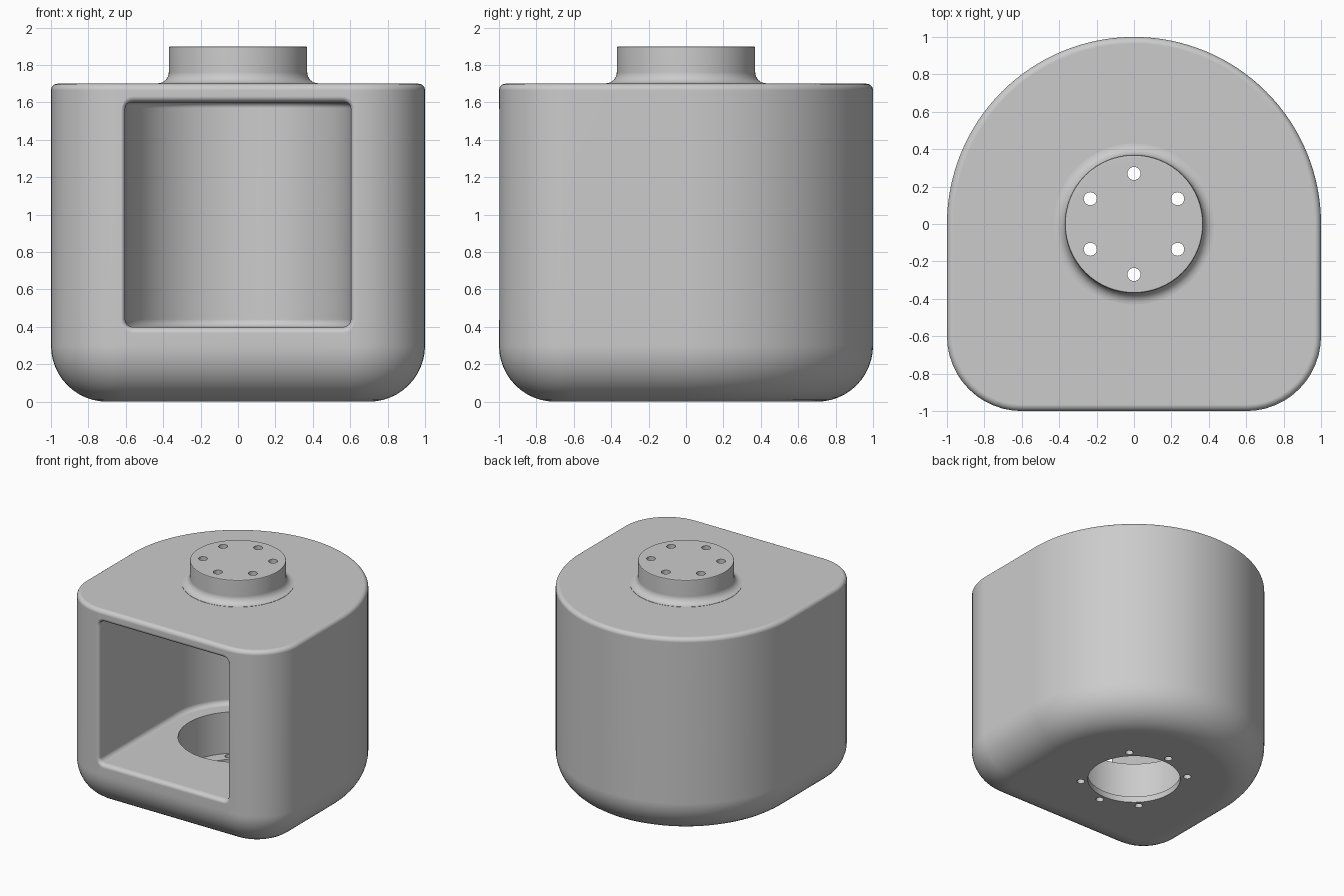
import bpy, bmesh, math
from math import sin, cos, pi, radians

if "Cube" in bpy.data.objects:
    bpy.data.objects.remove(bpy.data.objects["Cube"])

GREY = (0.6, 0.6, 0.6, 1)
mat = bpy.data.materials.new("plain grey")
mat.use_nodes = True
mat.diffuse_color = GREY
mat.node_tree.nodes["Principled BSDF"].inputs["Base Color"].default_value = GREY


def arc(cx, cy, r, a0, a1, n):
    """Points on an arc, angles in degrees."""
    steps = [radians(a0 + (a1 - a0) * i / n) for i in range(n + 1)]
    return [(cx + r * cos(a), cy + r * sin(a)) for a in steps]


def loft(name, rings):
    """Closed solid skinned through rings of equal length."""
    bm = bmesh.new()
    loops = [[bm.verts.new(p) for p in ring] for ring in rings]
    n = len(loops[0])
    for a, b in zip(loops, loops[1:]):
        for i in range(n):
            j = (i + 1) % n
            bm.faces.new((a[i], a[j], b[j], b[i]))
    bm.faces.new(loops[0][::-1])
    bm.faces.new(loops[-1])
    bmesh.ops.recalc_face_normals(bm, faces=bm.faces)
    mesh = bpy.data.meshes.new(name)
    bm.to_mesh(mesh)
    bm.free()
    mesh.materials.append(mat)
    obj = bpy.data.objects.new(name, mesh)
    bpy.context.collection.objects.link(obj)
    return obj


def arch(half, front, corner, d, z):
    """Outline round at the back and squared at the front, inset by d."""
    c = corner - d
    x, y = half - corner, front + corner
    pts = arc(0, 0, half - d, 0, 180, 64)
    pts += arc(-x, y, c, 180, 270, 12) + arc(x, y, c, 270, 360, 12)
    return [(px, py, z) for px, py in pts]


def edge_profile(z0, z1, r0, r1):
    """Inset and height pairs for a solid with rounded bottom and top edges."""
    low = [(r0 + p, z0 + r0 + q) for p, q in arc(0, 0, r0, 270, 180, 12)]
    high = [(r1 + p, z1 - r1 + q) for p, q in arc(0, 0, r1, 180, 90, 6)]
    return low + high


def revolve(name, profile, n=64, x=0, y=0):
    return loft(name, [[(x + px, y + py, z) for px, py in arc(0, 0, r, 0, 360, n)[:-1]]
                       for r, z in profile])


def combine(target, tool, operation):
    mod = target.modifiers.new(operation, "BOOLEAN")
    mod.operation, mod.object, mod.solver = operation, tool, "EXACT"
    bpy.context.view_layer.objects.active = target
    bpy.ops.object.modifier_apply(modifier=mod.name)
    bpy.data.objects.remove(tool)


# Outer housing
housing = loft("housing", [arch(1, -1, 0.4, d, z)
                           for d, z in edge_profile(0, 1.7, 0.3, 0.035)])

# Flanged boss on top
flare = [(0.43 + p, 1.762 + q) for p, q in arc(0, 0, 0.06, 270, 180, 8)]
boss = revolve("boss", [(0.43, 1.65)] + flare + [(0.37, 1.89), (0.367, 1.897), (0.36, 1.9)])
combine(housing, boss, "UNION")

# Cavity, open at the front
cavity = loft("cavity", [arch(0.603, -1.3, 0.1, d, z)
                         for d, z in edge_profile(0.4, 1.6, 0.04, 0.03)])
combine(housing, cavity, "DIFFERENCE")


# Rounded lip around the opening
def opening(e, y):
    s, c = 0.56, 0.04 + e
    pts = []
    for k, (sx, sz) in enumerate(((1, 1), (-1, 1), (-1, -1), (1, -1))):
        pts += arc(sx * s, sz * s, c, 90 * k, 90 * k + 90, 6)
    return [(x, y, z + 1) for x, z in pts]


lip = [opening(-0.01, -0.95)]
for i in range(7):
    t = i * pi / 12
    lip.append(opening(0.003 + 0.03 * (1 - cos(t)), -0.97 - 0.03 * sin(t)))
lip.append(opening(0.033, -1.1))
combine(housing, loft("lip", lip), "DIFFERENCE")

# Stepped hole through the floor
combine(housing, revolve("recess", [(0.46, 0.05), (0.46, 0.7)]), "DIFFERENCE")
combine(housing, revolve("floor_hole", [(0.355, -0.1), (0.355, 0.3)]), "DIFFERENCE")


# Bolt holes in the boss and in the floor ledge
def bolt_holes(angles, ring, r, z0, z1):
    for a in angles:
        x, y = ring * cos(radians(a)), ring * sin(radians(a))
        combine(housing, revolve("bolt_hole", [(r, z0), (r, z1)], 24, x, y), "DIFFERENCE")


bolt_holes(range(30, 390, 60), 0.27, 0.035, 1.5, 2)
bolt_holes((45, 90, 135, 225, 270, 315), 0.41, 0.03, -0.1, 0.2)

# Smooth shading with flat faces kept flat
bpy.ops.object.select_all(action="DESELECT")
housing.select_set(True)
bpy.context.view_layer.objects.active = housing
bpy.ops.object.shade_smooth_by_angle(angle=radians(35))
weighted = housing.modifiers.new("weighted_normals", "WEIGHTED_NORMAL")
weighted.keep_sharp = True
